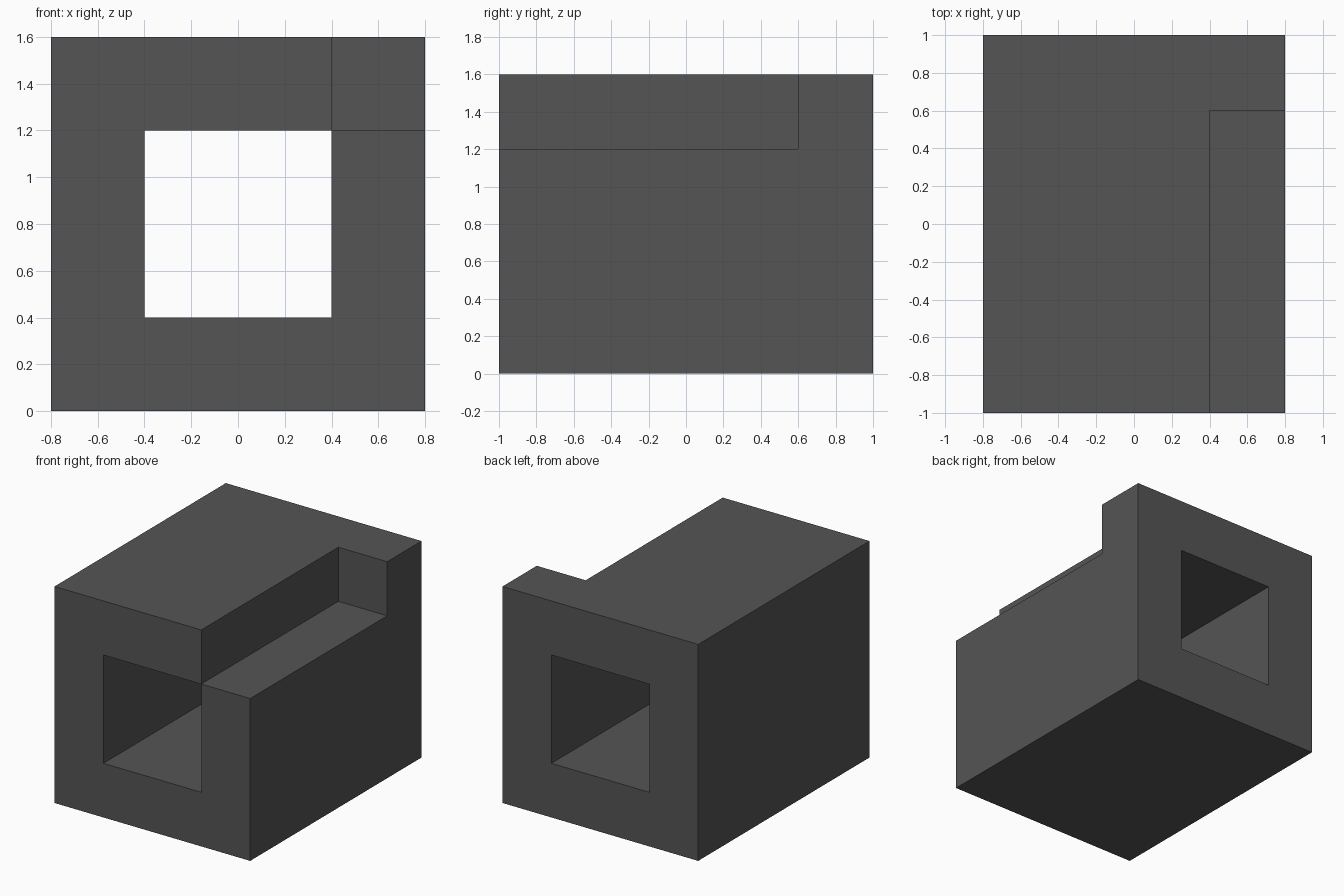
import bpy
import bmesh
from mathutils import Vector

cube = bpy.data.objects.get("Cube")
if cube:
    bpy.data.objects.remove(cube, do_unlink=True)

# Single dark grey material
grey = bpy.data.materials.new("dark_grey")
grey.use_nodes = True
colour = (0.09, 0.09, 0.09, 1.0)
grey.diffuse_color = colour
grey.node_tree.nodes["Principled BSDF"].inputs["Base Color"].default_value = colour

# Cell boundaries along each axis
STOPS = ((-0.8, -0.4, 0.4, 0.8), (-1.0, 0.6, 1.0), (0.0, 0.4, 1.2, 1.6))


def solid(c):
    """True where the block has material: no tunnel, no corner notch."""
    if any(c[a] < 0 or c[a] >= len(STOPS[a]) - 1 for a in range(3)):
        return False
    tunnel = c[0] == 1 and c[2] == 1
    notch = c[0] == 2 and c[2] == 2 and c[1] == 0
    return not (tunnel or notch)


bm = bmesh.new()
verts = {}


def corner(i):
    if i not in verts:
        verts[i] = bm.verts.new(Vector([STOPS[a][i[a]] for a in range(3)]))
    return verts[i]


# Outer skin: a face wherever a solid cell meets an empty one
cells = [(x, y, z) for x in range(3) for y in range(2) for z in range(3)]
for c in filter(solid, cells):
    for axis in range(3):
        u, v = (axis + 1) % 3, (axis + 2) % 3
        for side in (0, 1):
            beside = list(c)
            beside[axis] += 2 * side - 1
            if solid(beside):
                continue
            loop = []
            for du, dv in ((0, 0), (1, 0), (1, 1), (0, 1)):
                i = list(c)
                i[axis] += side
                i[u] += du
                i[v] += dv
                loop.append(corner(tuple(i)))
            bm.faces.new(loop if side else loop[::-1])

# Merge the coplanar tiles into clean flat faces
bmesh.ops.dissolve_limit(bm, angle_limit=0.01, verts=bm.verts[:], edges=bm.edges[:])

mesh = bpy.data.meshes.new("notched_block")
bm.to_mesh(mesh)
bm.free()
mesh.materials.append(grey)
block = bpy.data.objects.new("notched_block", mesh)
bpy.context.collection.objects.link(block)
